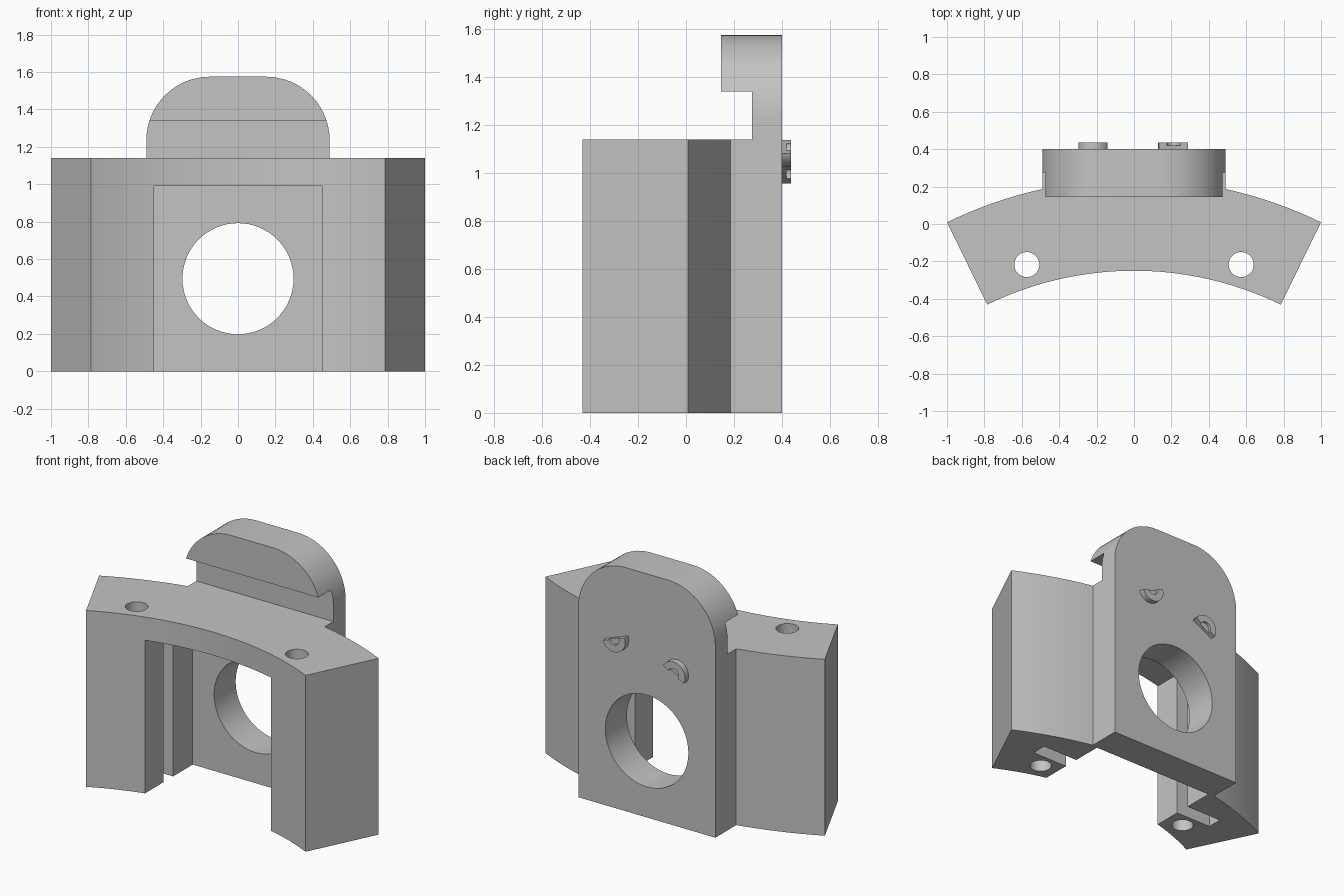
import bpy
import bmesh
from math import sin, cos, pi, atan2, radians

old = bpy.data.objects.get("Cube")
if old:
    bpy.data.objects.remove(old, do_unlink=True)

grey = bpy.data.materials.new("plain_grey")
grey.use_nodes = True
colour = (0.55, 0.55, 0.55, 1)
grey.diffuse_color = colour
grey.node_tree.nodes["Principled BSDF"].inputs["Base Color"].default_value = colour


def arc(cx, cy, r, start, end, steps):
    """Points on an arc, angles in radians."""
    angles = [start + (end - start) * i / steps for i in range(steps + 1)]
    return [(cx + r * cos(a), cy + r * sin(a)) for a in angles]


def prism(name, outline, lo, hi, axis="z"):
    """Extrude a plan outline along z, or an elevation outline along y."""
    place = (lambda u, v, w: (u, v, w)) if axis == "z" else (lambda u, v, w: (u, w, v))
    bm = bmesh.new()
    bottom = [bm.verts.new(place(u, v, lo)) for u, v in outline]
    top = [bm.verts.new(place(u, v, hi)) for u, v in outline]
    bm.faces.new(bottom)
    bm.faces.new(top)
    n = len(outline)
    for i in range(n):
        j = (i + 1) % n
        bm.faces.new((bottom[i], bottom[j], top[j], top[i]))
    bmesh.ops.recalc_face_normals(bm, faces=bm.faces)
    mesh = bpy.data.meshes.new(name)
    bm.to_mesh(mesh)
    bm.free()
    mesh.materials.append(grey)
    ob = bpy.data.objects.new(name, mesh)
    bpy.context.collection.objects.link(ob)
    return ob


def box(name, x0, x1, y0, y1, z0, z1):
    return prism(name, [(x0, y0), (x1, y0), (x1, y1), (x0, y1)], z0, z1)


def combine(target, others, operation):
    """Boolean the helper solids into the target, then drop the helpers."""
    for other in others:
        other.hide_render = True
        mod = target.modifiers.new("boolean", "BOOLEAN")
        mod.operation = operation
        mod.solver = "EXACT"
        mod.object = other
        bpy.context.view_layer.update()
        graph = bpy.context.evaluated_depsgraph_get()
        result = bpy.data.meshes.new_from_object(target.evaluated_get(graph))
        target.modifiers.clear()
        target.data = result
        bpy.data.objects.remove(other, do_unlink=True)


def smooth(ob):
    bpy.ops.object.select_all(action="DESELECT")
    ob.select_set(True)
    bpy.context.view_layer.objects.active = ob
    bpy.ops.object.shade_smooth_by_angle(angle=radians(30))


# Curved block: a slice of a thick ring
centre_y = -2.04
half = atan2(1, 2.05)
outer = arc(0, centre_y, 2.28, pi / 2 - half, pi / 2 + half, 32)
inner = arc(0, centre_y, 1.79, pi / 2 + half, pi / 2 - half, 32)
body = prism("bracket_body", outer + inner, -0.1, 1.2)

# Upright back plate with rounded top corners and a forward hook
r, w, top = 0.34, 0.49, 1.575
plate_outline = [(-w, -0.1), (w, -0.1)]
plate_outline += arc(w - r, top - r, r, 0, pi / 2, 16)
plate_outline += arc(r - w, top - r, r, pi / 2, pi, 16)
plate = prism("back_plate", plate_outline, 0.145, 0.4, "y")
combine(body, [plate], "UNION")

# Cuts: flat base, hook gap, front pocket, side slots, window and pin holes
cuts = [
    box("base_cut", -2, 2, -2, 2, -1, 0),
    box("hook_gap", -2, 2, -2, 0.275, 1.14, 1.34),
    box("front_pocket", -0.45, 0.45, -1, 0.18, -0.5, 0.99),
    box("side_slots", -0.71, 0.71, -0.12, -0.02, -0.5, 0.99),
    prism("round_window", arc(0, 0.495, 0.297, 0, 2 * pi, 64)[:-1], -1, 1, "y"),
]
for side in (-1, 1):
    hole = arc(side * 0.573, -0.217, 0.067, 0, 2 * pi, 32)[:-1]
    cuts.append(prism("pin_hole", hole, -1, 2))
combine(body, cuts, "DIFFERENCE")
smooth(body)


# Small half-round lugs on the back, each with a half-round recess
def lug(name, x, z, tilt):
    ob = prism(name, arc(x, z, 0.083, tilt, tilt + pi, 24), 0.39, 0.437, "y")
    recess = arc(x, z, 0.038, tilt, tilt + pi, 16)
    dx, dz = sin(tilt) * 0.02, -cos(tilt) * 0.02
    recess += [(recess[-1][0] + dx, recess[-1][1] + dz),
               (recess[0][0] + dx, recess[0][1] + dz)]
    combine(ob, [prism("recess", recess, 0.42, 0.5, "y")], "DIFFERENCE")
    smooth(ob)


lug("left_lug", 0.212, 1.11, radians(160))
lug("right_lug", -0.215, 0.995, radians(28))
